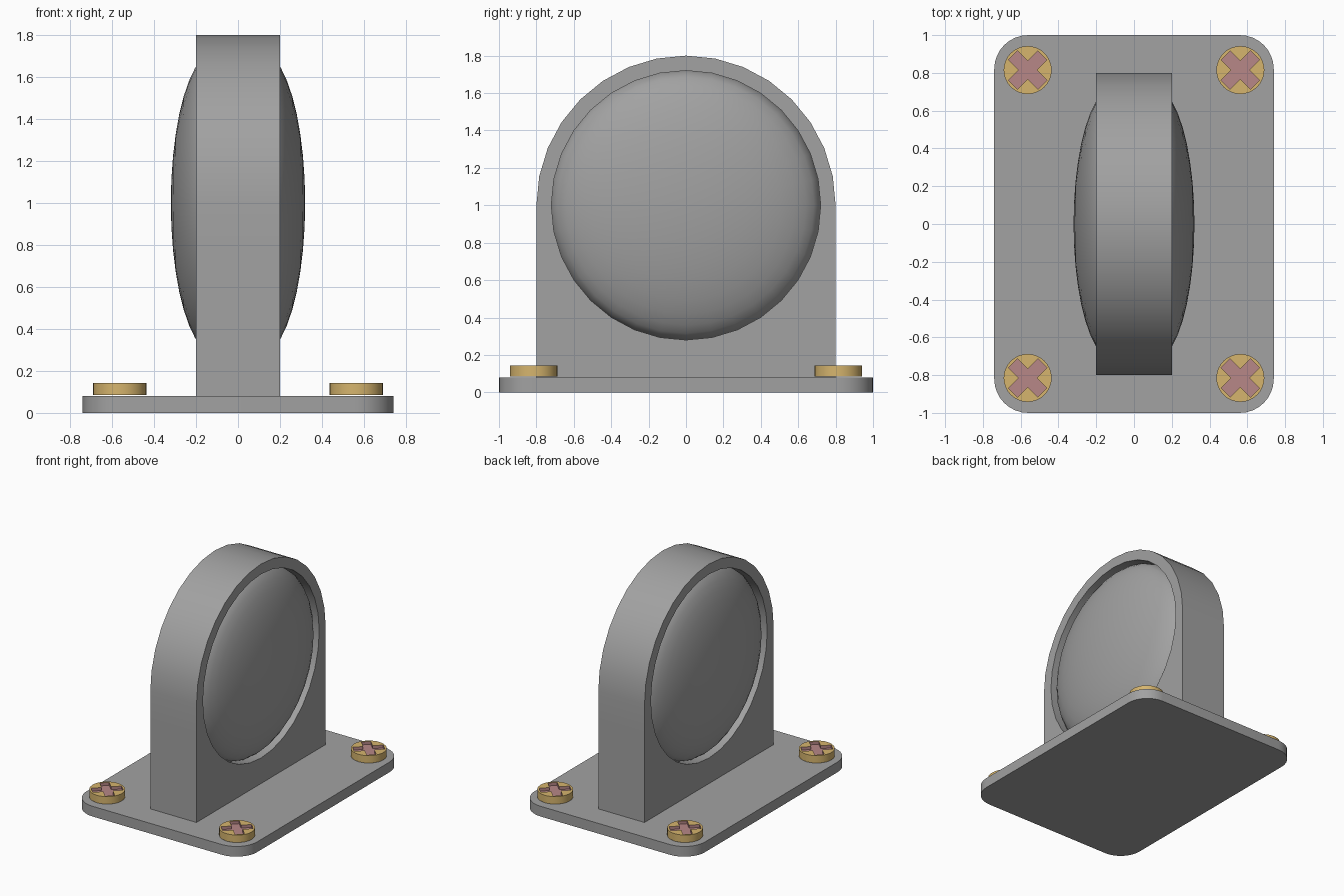
import bpy, bmesh, math
from math import sin, cos, pi

cube = bpy.data.objects.get("Cube")
if cube:
    bpy.data.objects.remove(cube)

SEG = 32


def material(name, rgb):
    m = bpy.data.materials.new(name)
    m.use_nodes = True
    m.diffuse_color = (*rgb, 1)
    m.node_tree.nodes["Principled BSDF"].inputs["Base Color"].default_value = (*rgb, 1)
    return m


grey = material("grey metal", (0.36, 0.36, 0.36))
brass = material("brass", (0.67, 0.46, 0.155))
pink = material("dusty pink", (0.475, 0.242, 0.242))


def finish(bm, name, mats, angle=30):
    bmesh.ops.recalc_face_normals(bm, faces=bm.faces)
    mesh = bpy.data.meshes.new(name)
    bm.to_mesh(mesh)
    bm.free()
    for m in mats:
        mesh.materials.append(m)
    ob = bpy.data.objects.new(name, mesh)
    bpy.context.collection.objects.link(ob)
    bpy.ops.object.select_all(action="DESELECT")
    ob.select_set(True)
    bpy.context.view_layer.objects.active = ob
    bpy.ops.object.shade_smooth_by_angle(angle=math.radians(angle))
    return ob


def ring(bm, points):
    return [bm.verts.new(p) for p in points]


def bridge(bm, a, b):
    n = len(a)
    return [bm.faces.new((a[i], a[(i + 1) % n], b[(i + 1) % n], b[i])) for i in range(n)]


# Base plate with rounded corners
bm = bmesh.new()
outline = []
for q, (sx, sy) in enumerate([(1, 1), (-1, 1), (-1, -1), (1, -1)]):
    for k in range(9):
        a = (q + k / 8) * pi / 2
        outline.append((sx * 0.56 + 0.18 * cos(a), sy * 0.82 + 0.18 * sin(a)))
low = ring(bm, [(x, y, 0) for x, y in outline])
high = ring(bm, [(x, y, 0.08) for x, y in outline])
bridge(bm, low, high)
bm.faces.new(low)
bm.faces.new(high)
finish(bm, "base_plate", [grey])


# Arched housing: round above the centre, square below, with a round opening
def clamp(v):
    return max(-1, min(1, v))


angles = [2 * pi * i / SEG for i in range(SEG)]
opening = [(0.72 * cos(a), 1 + 0.72 * sin(a)) for a in angles]
arch = []
for a in angles:
    if sin(a) >= -1e-6:
        arch.append((0.8 * cos(a), 1 + 0.8 * sin(a)))
    else:
        s = math.sqrt(2)
        arch.append((0.8 * clamp(cos(a) * s), 1 + 0.92 * clamp(sin(a) * s)))
bm = bmesh.new()
loops = [ring(bm, [(x, y, z) for y, z in pts])
         for x, pts in ((-0.2, arch), (0.2, arch), (0.2, opening), (-0.2, opening))]
for i in range(4):
    bridge(bm, loops[i], loops[(i + 1) % 4])
finish(bm, "arched_housing", [grey])

# Domed lens, bulging on both sides of the housing
bm = bmesh.new()
STEPS = 10
for side in (-1, 1):
    rim = None
    for k in range(STEPS):
        t = k / STEPS * pi / 2
        x = side * (0.11 + 0.21 * sin(t))
        r = 0.72 * cos(t)
        new = ring(bm, [(x, r * cos(a), 1 + r * sin(a)) for a in angles])
        if rim:
            bridge(bm, rim, new)
        rim = new
    tip = bm.verts.new((side * 0.32, 0, 1))
    for i in range(SEG):
        bm.faces.new((rim[i], rim[(i + 1) % SEG], tip))
finish(bm, "domed_lens", [grey], 40)


# Screws with a recessed cross slot
def screw(name, cx, cy):
    bm = bmesh.new()
    bottom, top, floor = 0.085, 0.143, 0.12
    head = [(cx + 0.127 * cos(a), cy + 0.127 * sin(a)) for a in angles]
    arm, half = 0.11, 0.034
    cross = []
    for q in range(4):
        a = pi / 4 + q * pi / 2
        for u, v in ((arm, -half), (arm, half), (half, half)):
            cross.append((cx + u * cos(a) - v * sin(a), cy + u * sin(a) + v * cos(a)))
    low = ring(bm, [(x, y, bottom) for x, y in head])
    high = ring(bm, [(x, y, top) for x, y in head])
    slot = ring(bm, [(x, y, top) for x, y in cross])
    deep = ring(bm, [(x, y, floor) for x, y in cross])
    bridge(bm, low, high)
    bm.faces.new(low)
    painted = bridge(bm, slot, deep) + [bm.faces.new(deep)]
    for f in painted:
        f.material_index = 1
    rims = [bm.edges.get((loop[i], loop[i - 1])) for loop in (high, slot) for i in range(len(loop))]
    bmesh.ops.triangle_fill(bm, use_beauty=True, use_dissolve=False, edges=rims)
    for f in bm.faces:
        if f not in painted:
            f.material_index = 0
    finish(bm, name, [brass, pink])


for side, sx in (("left", 1), ("right", -1)):
    for end, sy in (("front", -1), ("back", 1)):
        screw(f"{end}_{side}_screw", sx * 0.563, sy * 0.815)
